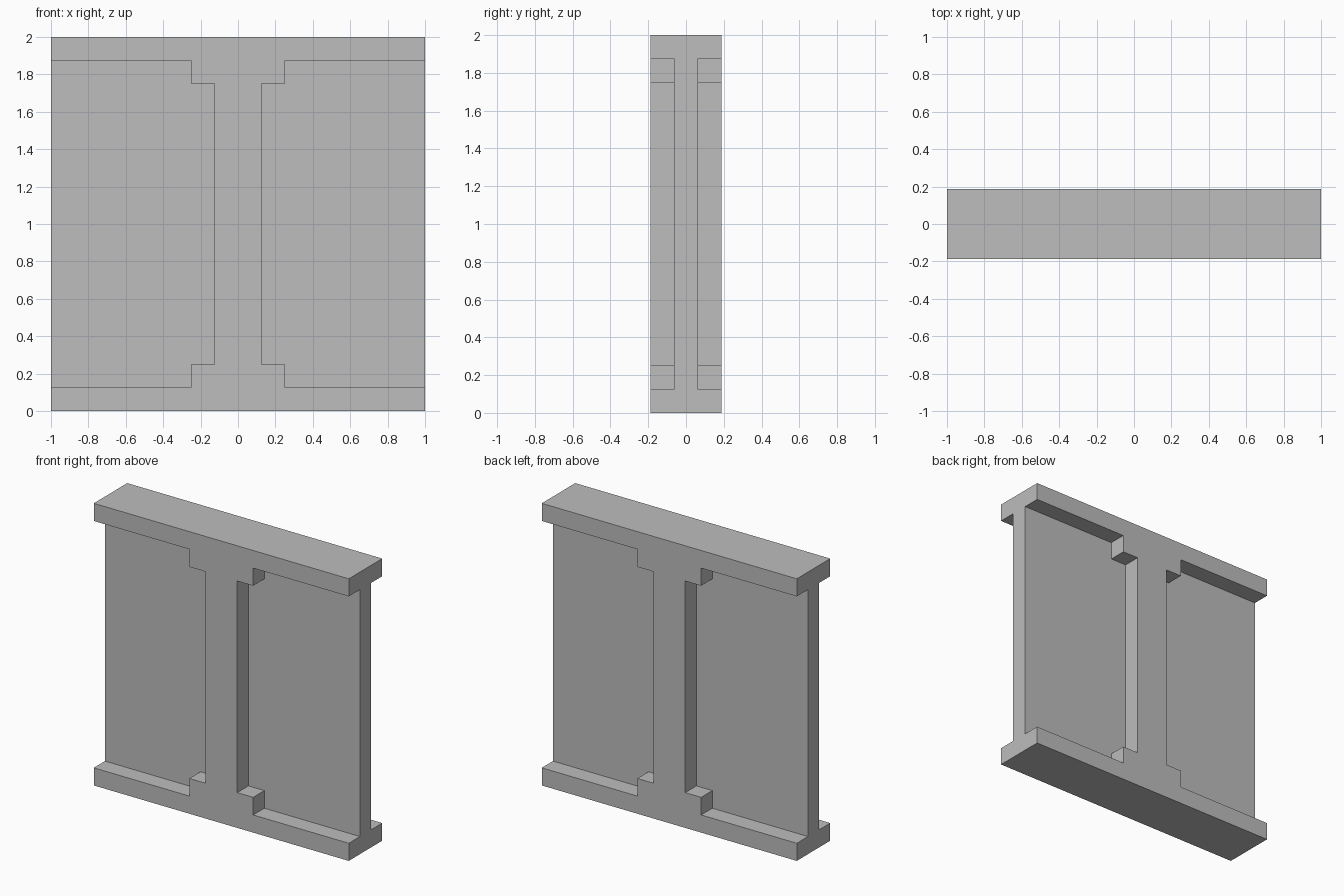
import bpy
import bmesh

if "Cube" in bpy.data.objects:
    bpy.data.objects.remove(bpy.data.objects["Cube"], do_unlink=True)

HALF_DEPTH = 0.1875   # flanges and centre post
HALF_WEB = 0.0625     # thin wall panels
MID_Z = 1.0

grey = bpy.data.materials.new("neutral_grey")
grey.use_nodes = True
colour = (0.51, 0.51, 0.51, 1.0)
grey.diffuse_color = colour
grey.node_tree.nodes["Principled BSDF"].inputs["Base Color"].default_value = colour


def extrude_outline(name, outline, half_depth):
    """Extrude an (x, z) outline symmetrically along y."""
    bm = bmesh.new()
    face = bm.faces.new([bm.verts.new((x, -half_depth, z + MID_Z)) for x, z in outline])
    result = bmesh.ops.extrude_face_region(bm, geom=[face])
    verts = [g for g in result["geom"] if isinstance(g, bmesh.types.BMVert)]
    bmesh.ops.translate(bm, verts=verts, vec=(0, 2 * half_depth, 0))
    bmesh.ops.recalc_face_normals(bm, faces=bm.faces[:])
    mesh = bpy.data.meshes.new(name)
    bm.to_mesh(mesh)
    bm.free()
    mesh.materials.append(grey)
    obj = bpy.data.objects.new(name, mesh)
    bpy.context.collection.objects.link(obj)
    return obj


# Stepped inner edge of the upper right quarter, from post to flange end
step = [(0.125, 0.75), (0.25, 0.75), (0.25, 0.875), (1.0, 0.875)]
lower_step = [(x, -z) for x, z in reversed(step)]

# Frame: centre post with stepped brackets, top and bottom flanges
right_side = [(1.0, -1.0)] + lower_step + step + [(1.0, 1.0)]
left_side = [(-x, z) for x, z in reversed(right_side)]
extrude_outline("frame", right_side + left_side, HALF_DEPTH)

# Thin wall panels filling the openings either side of the post
opening = lower_step + step
for name, side in (("left_panel", 1), ("right_panel", -1)):
    extrude_outline(name, [(side * x, z) for x, z in opening], HALF_WEB)
